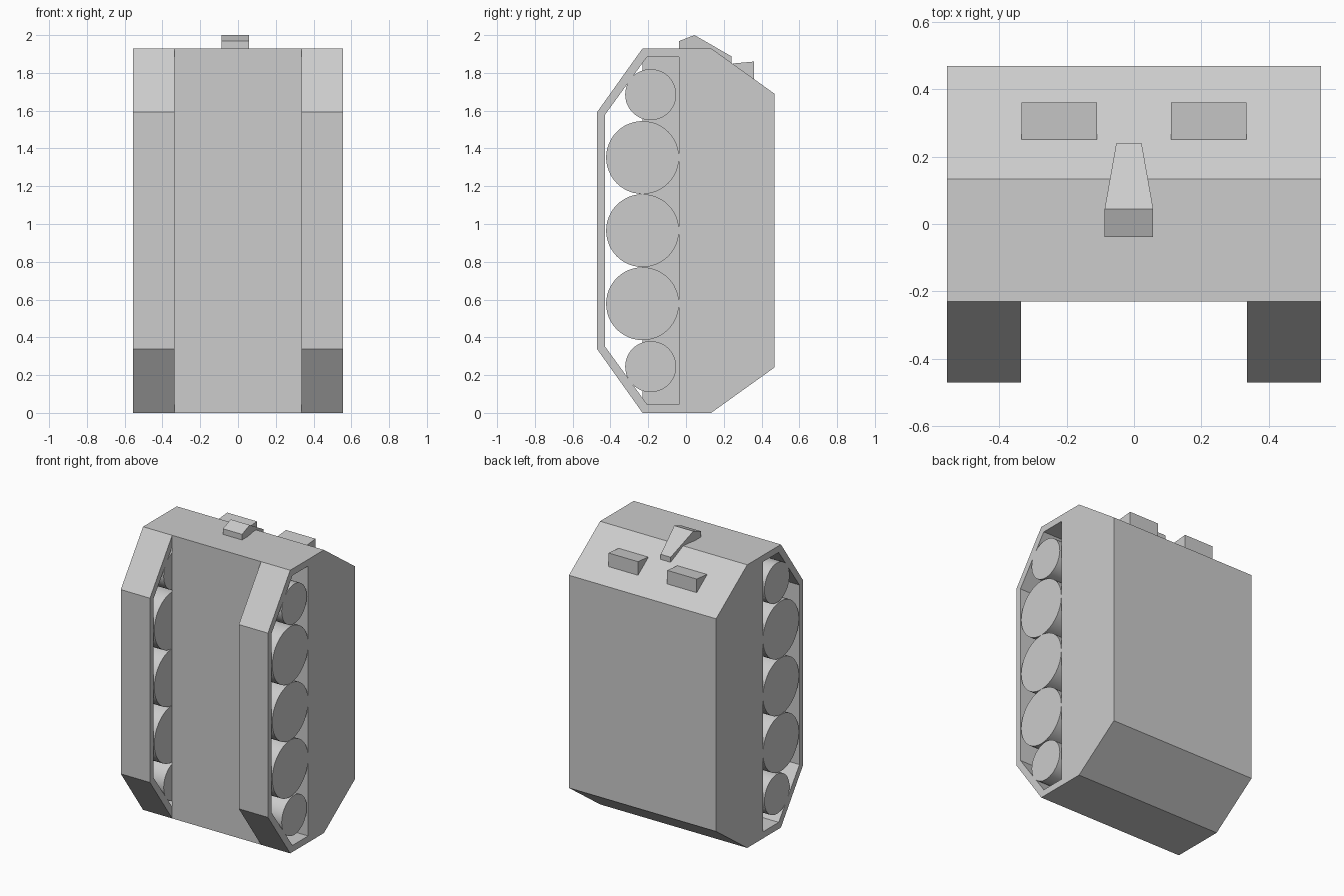
import bpy
import bmesh
import math
from mathutils import Matrix

if "Cube" in bpy.data.objects:
    bpy.data.objects.remove(bpy.data.objects["Cube"], do_unlink=True)

grey = bpy.data.materials.new("plain_grey")
grey.use_nodes = True
GREY = (0.604, 0.604, 0.604, 1.0)
grey.diffuse_color = GREY
grey.node_tree.nodes["Principled BSDF"].inputs["Base Color"].default_value = GREY

HALF = 0.555      # half width of the hull
INNER = 0.335     # inner face of the track runs
MID = 0.965       # mid height of the hull
POCKET = -0.037   # back wall of the wheel pockets
FRONT = -0.23     # face between the tracks


def finish(name, bm):
    bmesh.ops.recalc_face_normals(bm, faces=bm.faces[:])
    mesh = bpy.data.meshes.new(name)
    bm.to_mesh(mesh)
    bm.free()
    mesh.materials.append(grey)
    obj = bpy.data.objects.new(name, mesh)
    bpy.context.collection.objects.link(obj)
    return obj


def prism(name, profile, x0, x1):
    """Extrude a (y, z) profile from x0 to x1."""
    bm = bmesh.new()
    face = bm.faces.new([bm.verts.new((x0, y, z)) for y, z in profile])
    new = bmesh.ops.extrude_face_region(bm, geom=[face])["geom"]
    verts = [v for v in new if isinstance(v, bmesh.types.BMVert)]
    bmesh.ops.translate(bm, verts=verts, vec=(x1 - x0, 0, 0))
    return finish(name, bm)


def mirrored(half):
    """Complete an upper half profile with its reflection about mid height."""
    return half + [(y, 2 * MID - z) for y, z in reversed(half)]


# Hull: wide rear block and the narrower block between the tracks
prism("hull_rear", mirrored([(POCKET, 1.93), (0.133, 1.93), (0.468, 1.69)][::-1]), -HALF, HALF)
prism("hull_centre", mirrored([(FRONT, 1.93), (POCKET, 1.93)][::-1]), -INNER, INNER)

# Track bands and road wheels on each side
outer = mirrored([(POCKET, 1.93), (FRONT, 1.93), (-0.47, 1.593)])
inner = mirrored([(POCKET, 1.885), (-0.206, 1.885), (-0.43, 1.577)])
wheels = [(-0.187, 0.72, 0.135), (-0.23, 0.387, 0.193), (-0.23, 0, 0.193),
          (-0.23, -0.387, 0.193), (-0.187, -0.72, 0.135)]

for side, sign in (("left", 1), ("right", -1)):
    prism(side + "_track_band", outer + inner[::-1], sign * INNER, sign * HALF)
    for i, (y, dz, radius) in enumerate(wheels):
        bm = bmesh.new()
        place = Matrix.Translation((sign * (INNER + HALF) / 2, y, MID + dz))
        bmesh.ops.create_cone(bm, cap_ends=True, segments=48, radius1=radius,
                              radius2=radius, depth=HALF - INNER,
                              matrix=place @ Matrix.Rotation(math.pi / 2, 4, "Y"))
        wheel = finish(f"{side}_wheel_{i + 1}", bm)
        bpy.ops.object.select_all(action="DESELECT")
        wheel.select_set(True)
        bpy.context.view_layer.objects.active = wheel
        bpy.ops.object.shade_smooth_by_angle(angle=math.radians(35))

    # Hatch blocks on the sloped rear of the top
    prism(side + "_hatch_block", [(0.25, 1.83), (0.25, 1.85), (0.36, 1.86), (0.36, 1.75)],
          sign * 0.11, sign * 0.333)

# Tapered ridge on top, narrowing towards the back
ridge = prism("top_ridge", [(-0.038, 1.92), (-0.038, 1.968), (0.045, 2.0),
                            (0.24, 1.888), (0.24, 1.84), (0.13, 1.92), (0.045, 1.92)],
              -0.072, 0.072)
for v in ridge.data.vertices:
    taper = max(0, (v.co.y - 0.045) / 0.195)
    v.co.x = v.co.x * (1 - 0.48 * taper) - 0.015
